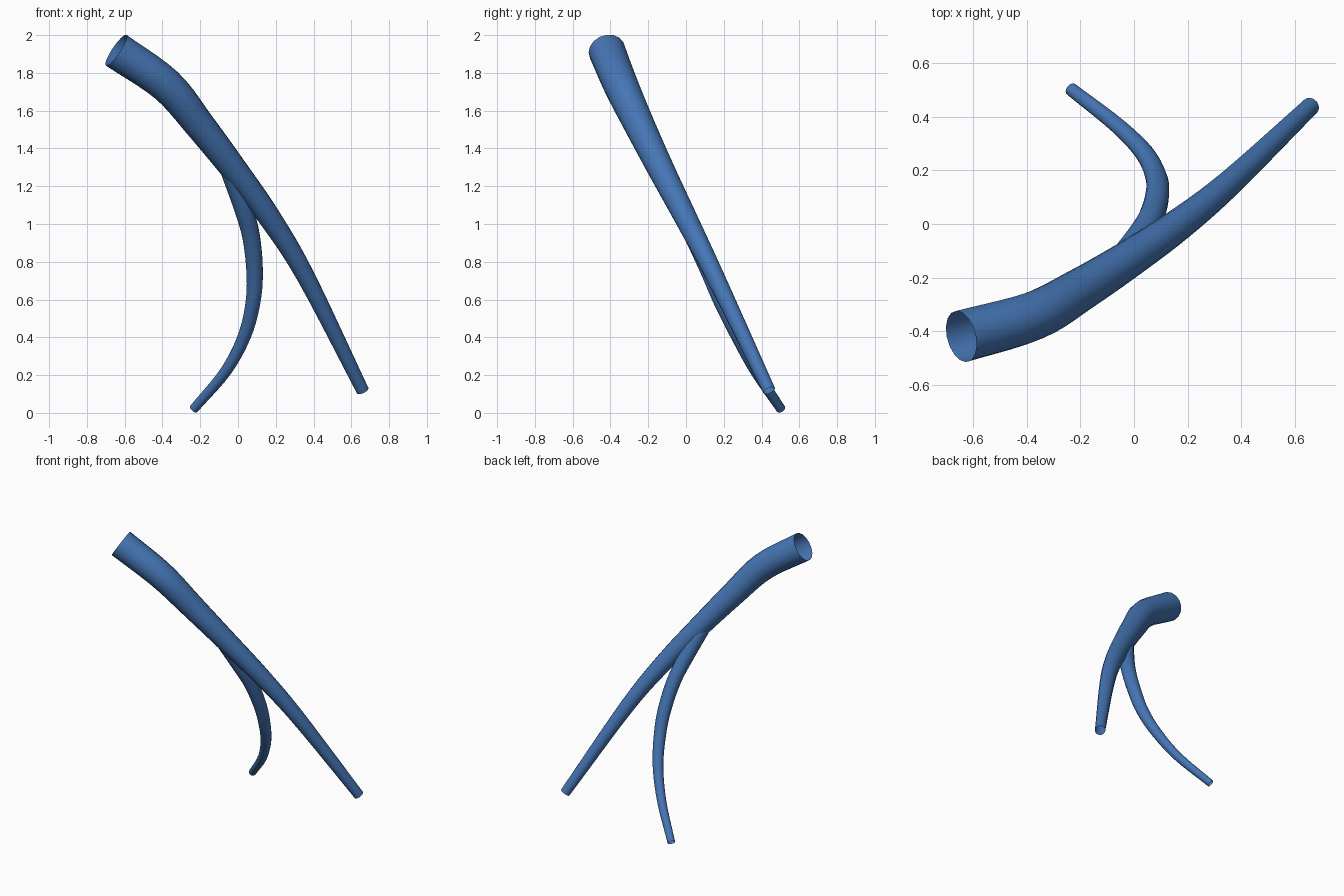
import bpy, bmesh, math
from mathutils import Vector

if "Cube" in bpy.data.objects:
    bpy.data.objects.remove(bpy.data.objects["Cube"])

SIDES = 16   # facets around each tube
STEPS = 5    # rings per control-point span

blue = bpy.data.materials.new("steel blue")
blue.diffuse_color = (0.06, 0.18, 0.46, 1)
blue.use_nodes = True
blue.node_tree.nodes["Principled BSDF"].inputs["Base Color"].default_value = blue.diffuse_color


def smooth_path(points):
    """Catmull-Rom through (x, y, z, radius) points."""
    p = [Vector(q) for q in points]
    p = [2 * p[0] - p[1]] + p + [2 * p[-1] - p[-2]]
    out = []
    for i in range(1, len(p) - 2):
        a, b, c, d = p[i - 1:i + 3]
        for s in range(STEPS):
            t = s / STEPS
            out.append(0.5 * (2 * b + (c - a) * t + (2 * a - 5 * b + 4 * c - d) * t * t
                              + (3 * b - a - 3 * c + d) * t ** 3))
    return out + [p[-2]]


def tube(name, points):
    """Open-ended tapering tube swept along a smooth path."""
    path = smooth_path(points)
    centres = [q.xyz for q in path]
    bm = bmesh.new()
    rings, side = [], Vector((0, 1, 0))
    for i, c in enumerate(centres):
        tangent = (centres[min(i + 1, len(path) - 1)] - centres[max(i - 1, 0)]).normalized()
        side = (side - tangent * side.dot(tangent)).normalized()
        up = tangent.cross(side)
        rings.append([bm.verts.new(c + path[i].w * (side * math.cos(a) + up * math.sin(a)))
                      for a in (2 * math.pi * k / SIDES for k in range(SIDES))])
    for r0, r1 in zip(rings, rings[1:]):
        for k in range(SIDES):
            n = (k + 1) % SIDES
            bm.faces.new((r0[k], r0[n], r1[n], r1[k])).smooth = True
    mesh = bpy.data.meshes.new(name)
    bm.to_mesh(mesh)
    bm.free()
    mesh.materials.append(blue)
    obj = bpy.data.objects.new(name, mesh)
    bpy.context.collection.objects.link(obj)
    return obj


# Wide trunk, running from the open top down to the right
tube("main_tube", [
    (-0.645, -0.42, 1.92, 0.098),
    (-0.38, -0.345, 1.735, 0.092),
    (-0.20, -0.245, 1.52, 0.081),
    (-0.01, -0.125, 1.275, 0.070),
    (0.17, 0.00, 1.03, 0.060),
    (0.36, 0.155, 0.72, 0.049),
    (0.66, 0.44, 0.118, 0.034),
])

# Thin side branch, leaving the trunk and curling back to the left
tube("branch_tube", [
    (-0.04, -0.13, 1.28, 0.052),
    (0.03, -0.035, 1.08, 0.050),
    (0.07, 0.04, 0.93, 0.047),
    (0.088, 0.12, 0.75, 0.044),
    (0.08, 0.185, 0.59, 0.040),
    (0.035, 0.27, 0.41, 0.035),
    (-0.065, 0.37, 0.22, 0.030),
    (-0.235, 0.503, 0.02, 0.025),
])
